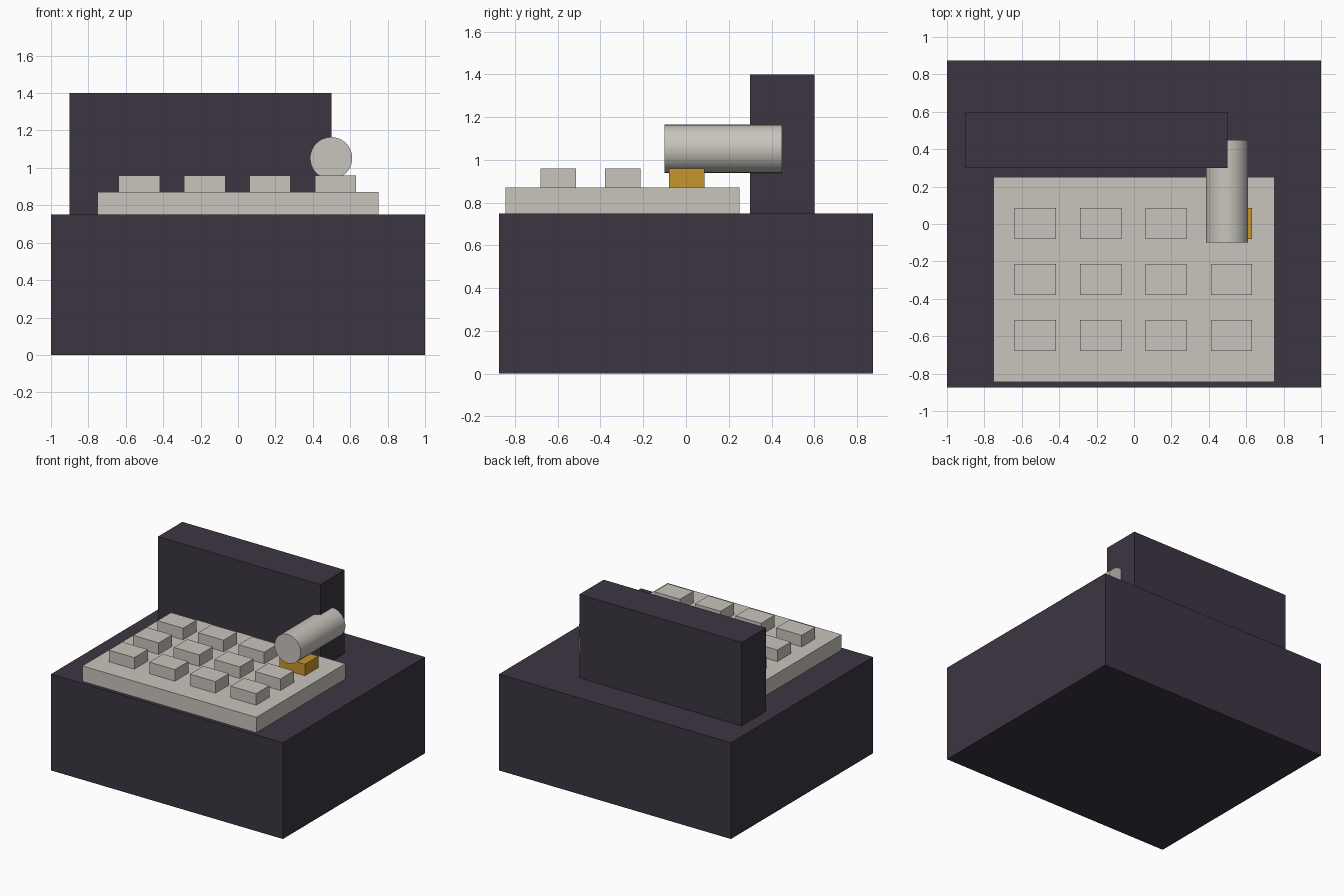
import bpy
import math

if "Cube" in bpy.data.objects:
    bpy.data.objects.remove(bpy.data.objects["Cube"])


def material(name, rgb):
    m = bpy.data.materials.new(name)
    m.diffuse_color = (*rgb, 1.0)
    m.use_nodes = True
    m.node_tree.nodes["Principled BSDF"].inputs["Base Color"].default_value = m.diffuse_color
    return m


dark = material("dark_plum", (0.045, 0.036, 0.054))
cream = material("warm_grey", (0.584, 0.558, 0.509))
amber = material("amber", (0.584, 0.305, 0.025))


def box(name, mat, x, y, z):
    """Box from (min, max) extents on each axis."""
    spans = (x, y, z)
    bpy.ops.mesh.primitive_cube_add(size=1, location=[(a + b) / 2 for a, b in spans])
    ob = bpy.context.object
    ob.name = name
    ob.scale = [b - a for a, b in spans]
    bpy.ops.object.transform_apply(location=False, rotation=False, scale=True)
    ob.data.materials.append(mat)
    return ob


# Body and upright back panel
box("base", dark, (-1, 1), (-0.875, 0.875), (0, 0.75))
box("back_panel", dark, (-0.9, 0.5), (0.3, 0.6), (0.75, 1.4))

# Keyboard plate with a 4 x 3 grid of keys; back right key is highlighted
box("key_plate", cream, (-0.75, 0.75), (-0.845, 0.25), (0.75, 0.87))
for row in range(3):
    for col in range(4):
        cx, cy = -0.528 + 0.35 * col, -0.3 * row + 0.003
        mat = amber if (row, col) == (0, 3) else cream
        box(f"key_{row}_{col}", mat, (cx - 0.11, cx + 0.11),
            (cy - 0.083, cy + 0.083), (0.87, 0.96))

# Horizontal roller running into the panel's end
bpy.ops.mesh.primitive_cylinder_add(vertices=48, radius=0.1125, depth=0.55,
                                    location=(0.498, 0.175, 1.052),
                                    rotation=(math.pi / 2, 0, 0))
roller = bpy.context.object
roller.name = "roller"
roller.data.materials.append(cream)
bpy.ops.object.shade_smooth_by_angle(angle=math.radians(40))
